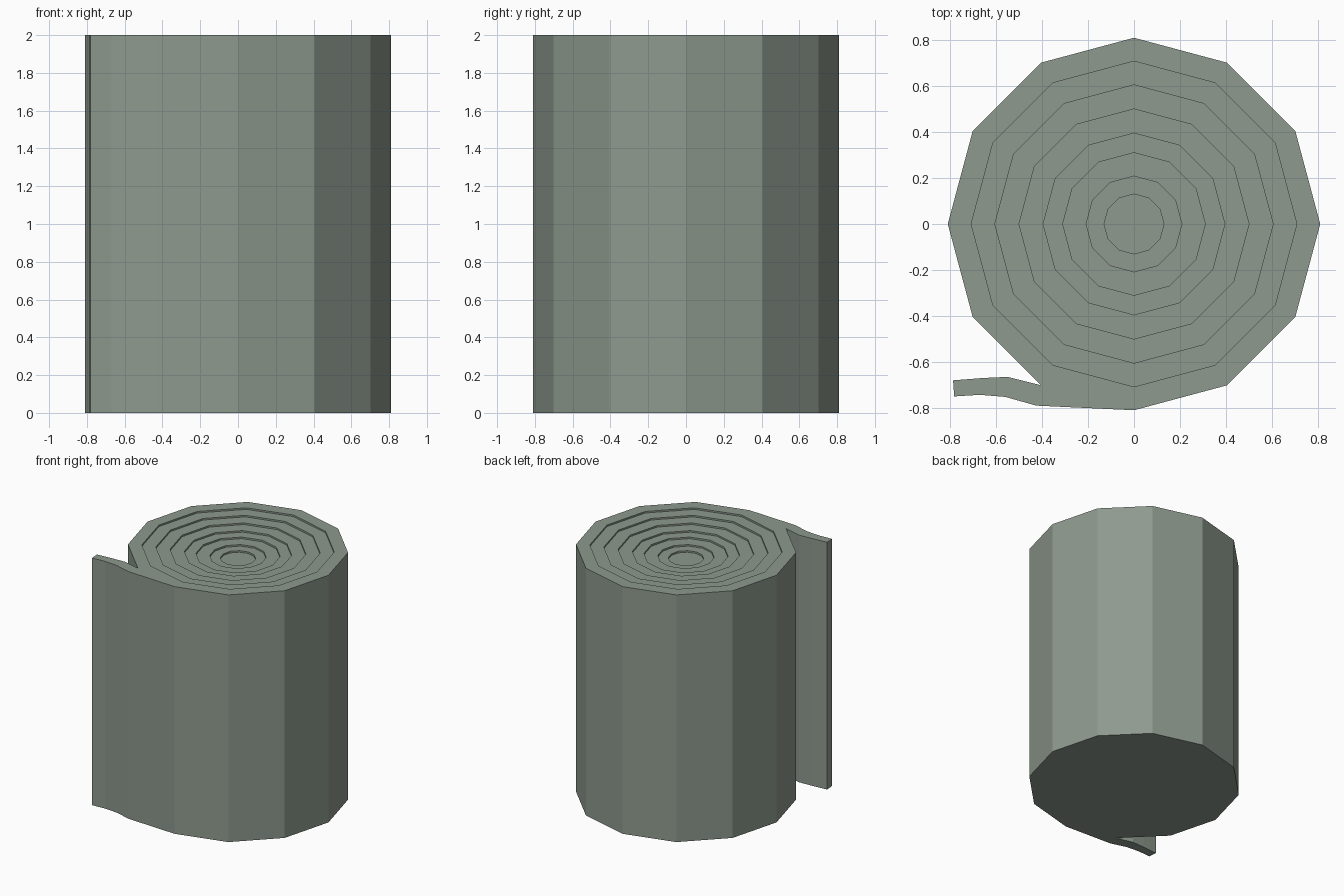
import bpy, bmesh, math

if "Cube" in bpy.data.objects:
    bpy.data.objects.remove(bpy.data.objects["Cube"])

mat = bpy.data.materials.new("grey green felt")
mat.diffuse_color = (0.27, 0.32, 0.27, 1)
mat.use_nodes = True
mat.node_tree.nodes["Principled BSDF"].inputs["Base Color"].default_value = mat.diffuse_color

R, H, N = 0.81, 2.0, 12
STEP = 0.013


def ring_points(r):
    return [(r * math.cos(2 * math.pi * i / N), r * math.sin(2 * math.pi * i / N)) for i in range(N)]


# outer outline: twelve sides, with the loose flap leaving at 240 degrees
p = ring_points(R)
flap = [(-0.55, -0.665), (-0.66, -0.67), (-0.787, -0.68), (-0.782, -0.75),
        (-0.67, -0.743), (-0.56, -0.752), (-0.425, -0.79)]
outline = p[:9] + flap + p[9:]

bm = bmesh.new()


def loop(points, z):
    return [bm.verts.new((x, y, z)) for x, y in points]


def bridge(lower, upper):
    n = len(lower)
    for i in range(n):
        j = (i + 1) % n
        bm.faces.new((lower[i], lower[j], upper[j], upper[i]))


# side walls and flat base
bottom, top = loop(outline, 0), loop(outline, H)
bridge(bottom, top)
bm.faces.new(bottom[::-1])

# flap top, then the wound layers stepping down towards the middle
bm.faces.new(top[8:17])
current = top[:9] + top[16:]
z = H
prev = None
for r in (0.708, 0.605, 0.5, 0.395, 0.31, 0.208, 0.13):
    inner = loop(ring_points(r), z)
    if prev is None:
        # outer layer: its 240-270 side also carries the flap root
        for i in range(8):
            bm.faces.new((current[i], current[i + 1], inner[i + 1], inner[i]))
        bm.faces.new((top[8], top[15], top[16], inner[9], inner[8]))
        for i, j in ((9, 10), (10, 11), (11, 0)):
            a = top[i + 7]
            b = top[j + 7] if j else top[0]
            bm.faces.new((a, b, inner[j], inner[i]))
    else:
        bridge(prev, inner)
    z -= STEP
    prev = loop(ring_points(r), z)
    bridge(inner, prev)
bm.faces.new(prev)

# the flap face must stop at its root
bm.faces.ensure_lookup_table()
for f in [f for f in bm.faces if len(f.verts) == 9]:
    bm.faces.remove(f)
bm.faces.new(top[8:16])

bmesh.ops.recalc_face_normals(bm, faces=bm.faces)
me = bpy.data.meshes.new("rolled_mat")
bm.to_mesh(me)
bm.free()
me.materials.append(mat)
bpy.context.collection.objects.link(bpy.data.objects.new("rolled_mat", me))
